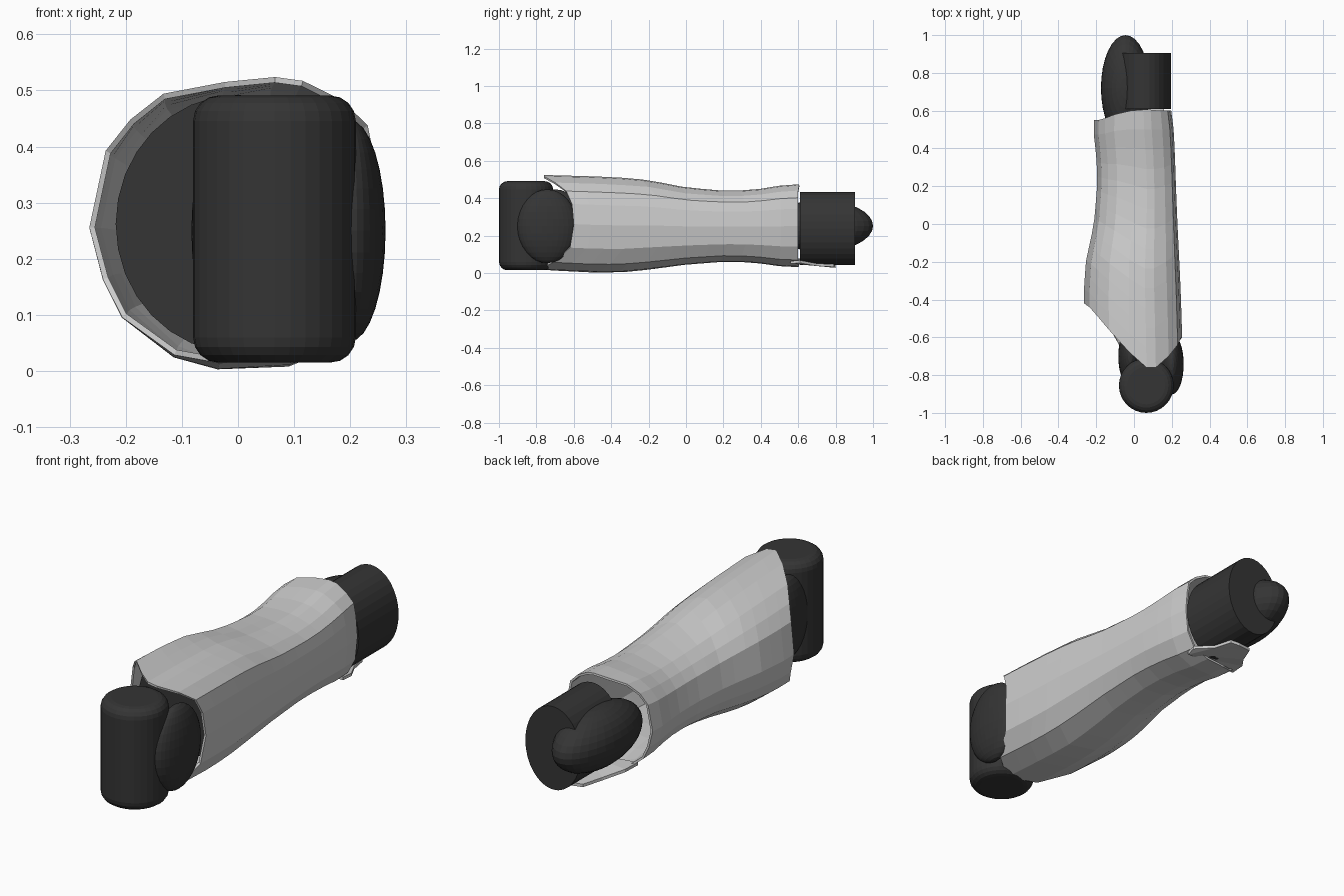
import bpy, bmesh, math
from mathutils import Matrix, Vector

if "Cube" in bpy.data.objects:
    bpy.data.objects.remove(bpy.data.objects["Cube"])

dark = bpy.data.materials.new("dark_joint")
dark.diffuse_color = (0.035, 0.035, 0.035, 1)
dark.use_nodes = True
dark.node_tree.nodes["Principled BSDF"].inputs["Base Color"].default_value = dark.diffuse_color


def finish(bm, name, mat=None):
    bmesh.ops.recalc_face_normals(bm, faces=bm.faces)
    me = bpy.data.meshes.new(name)
    bm.to_mesh(me)
    bm.free()
    ob = bpy.data.objects.new(name, me)
    bpy.context.collection.objects.link(ob)
    if mat:
        me.materials.append(mat)
    return ob


def ellipsoid(name, loc, radii):
    bm = bmesh.new()
    m = Matrix.Translation(loc) @ Matrix.Diagonal((*radii, 1))
    bmesh.ops.create_uvsphere(bm, u_segments=32, v_segments=16, radius=1, matrix=m)
    return finish(bm, name, dark)


def cylinder(name, loc, radii, axis='Z', bevel=0):
    # radii = half sizes along x, y, z
    rot = Matrix.Rotation(math.pi / 2, 4, 'X') if axis == 'Y' else Matrix()
    bm = bmesh.new()
    m = Matrix.Translation(loc) @ Matrix.Diagonal((*radii, 1)) @ rot
    bmesh.ops.create_cone(bm, cap_ends=True, segments=32, radius1=1, radius2=1, depth=2, matrix=m)
    ob = finish(bm, name, dark)
    if bevel:
        b = ob.modifiers.new("round", 'BEVEL')
        b.width, b.segments, b.limit_method = bevel, 4, 'ANGLE'
        b.angle_limit = math.radians(40)
    return ob


# Forearm shell: y, left x, right x, bottom z, top z
stations = [
    (-0.80, -0.265, 0.26, 0.018, 0.525), (-0.50, -0.265, 0.252, 0.003, 0.517),
    (-0.35, -0.265, 0.247, 0.003, 0.51), (-0.20, -0.255, 0.24, 0.018, 0.497),
    (0.00, -0.212, 0.23, 0.045, 0.457), (0.20, -0.195, 0.222, 0.06, 0.44),
    (0.35, -0.198, 0.217, 0.058, 0.442), (0.47, -0.213, 0.212, 0.04, 0.462),
    (0.56, -0.213, 0.205, 0.03, 0.476), (0.62, -0.195, 0.193, 0.032, 0.474)]

# Cross-section point (x, z), front edge y, back edge y
section = [
    (0.07, 0.525, -0.76, 0.605), (-0.02, 0.518, -0.68, 0.60), (-0.13, 0.50, -0.56, 0.58),
    (-0.19, 0.455, -0.49, 0.56), (-0.235, 0.40, -0.44, 0.55), (-0.265, 0.26, -0.42, 0.55),
    (-0.24, 0.165, -0.43, 0.55), (-0.205, 0.095, -0.47, 0.55), (-0.11, 0.022, -0.58, 0.57),
    (-0.03, 0.0, -0.72, 0.60), (0.10, 0.005, -0.78, 0.605), (0.20, 0.045, -0.71, 0.60),
    (0.25, 0.13, -0.62, 0.60), (0.265, 0.26, -0.60, 0.60), (0.255, 0.37, -0.61, 0.60),
    (0.24, 0.44, -0.64, 0.60), (0.19, 0.485, -0.70, 0.60), (0.12, 0.518, -0.76, 0.605)]


def size_at(y):
    for a, b in zip(stations, stations[1:]):
        if y <= b[0]:
            t = (y - a[0]) / (b[0] - a[0])
            return [p + (q - p) * t for p, q in zip(a[1:], b[1:])]
    return stations[-1][1:]


bm = bmesh.new()
rings = []
N = 13
for k in range(N + 1):
    ring = []
    for x, z, front, back in section:
        y = front + (back - front) * k / N
        xl, xr, zb, zt = size_at(y)
        u, v = (x + 0.265) / 0.53, z / 0.525
        ring.append(bm.verts.new((xl + (xr - xl) * u, y, zb + (zt - zb) * v)))
    rings.append(ring)
n = len(section)
for r, s in zip(rings, rings[1:]):
    for i in range(n):
        j = (i + 1) % n
        bm.faces.new((r[i], r[j], s[j], s[i]))
shell = finish(bm, "forearm_shell")
thick = shell.modifiers.new("thickness", 'SOLIDIFY')
thick.thickness, thick.offset = 0.01, -1

# Tongue under the wrist
bm = bmesh.new()
outline = [(0.15, 0.56), (0.16, 0.61), (0.11, 0.70), (0.09, 0.79), (0.05, 0.80),
           (-0.02, 0.79), (-0.06, 0.70), (-0.12, 0.62), (-0.13, 0.54)]
face = bm.faces.new([bm.verts.new((x, y, 0.027 + 1.6 * (x - 0.03) ** 2)) for x, y in outline])
top = bmesh.ops.extrude_face_region(bm, geom=[face])["geom"]
bmesh.ops.translate(bm, vec=Vector((0, 0, 0.014)),
                    verts=[g for g in top if isinstance(g, bmesh.types.BMVert)])
bmesh.ops.triangulate(bm, faces=[f for f in bm.faces if len(f.verts) > 4])
finish(bm, "wrist_tongue")

# Elbow joint
cylinder("elbow_pivot", (0.065, -0.855, 0.253), (0.145, 0.145, 0.238), bevel=0.045)
ellipsoid("elbow_outer_disc", (0.20, -0.742, 0.25), (0.063, 0.16, 0.197))
ellipsoid("elbow_inner_disc", (-0.02, -0.70, 0.25), (0.063, 0.16, 0.197))
cylinder("forearm_core", (0.0, -0.36, 0.262), (0.218, 0.06, 0.23), axis='Y')

# Wrist joint
cylinder("wrist_drum", (0.054, 0.757, 0.238), (0.143, 0.147, 0.194), axis='Y')
ellipsoid("wrist_knuckle", (-0.045, 0.72, 0.252), (0.13, 0.28, 0.137))
